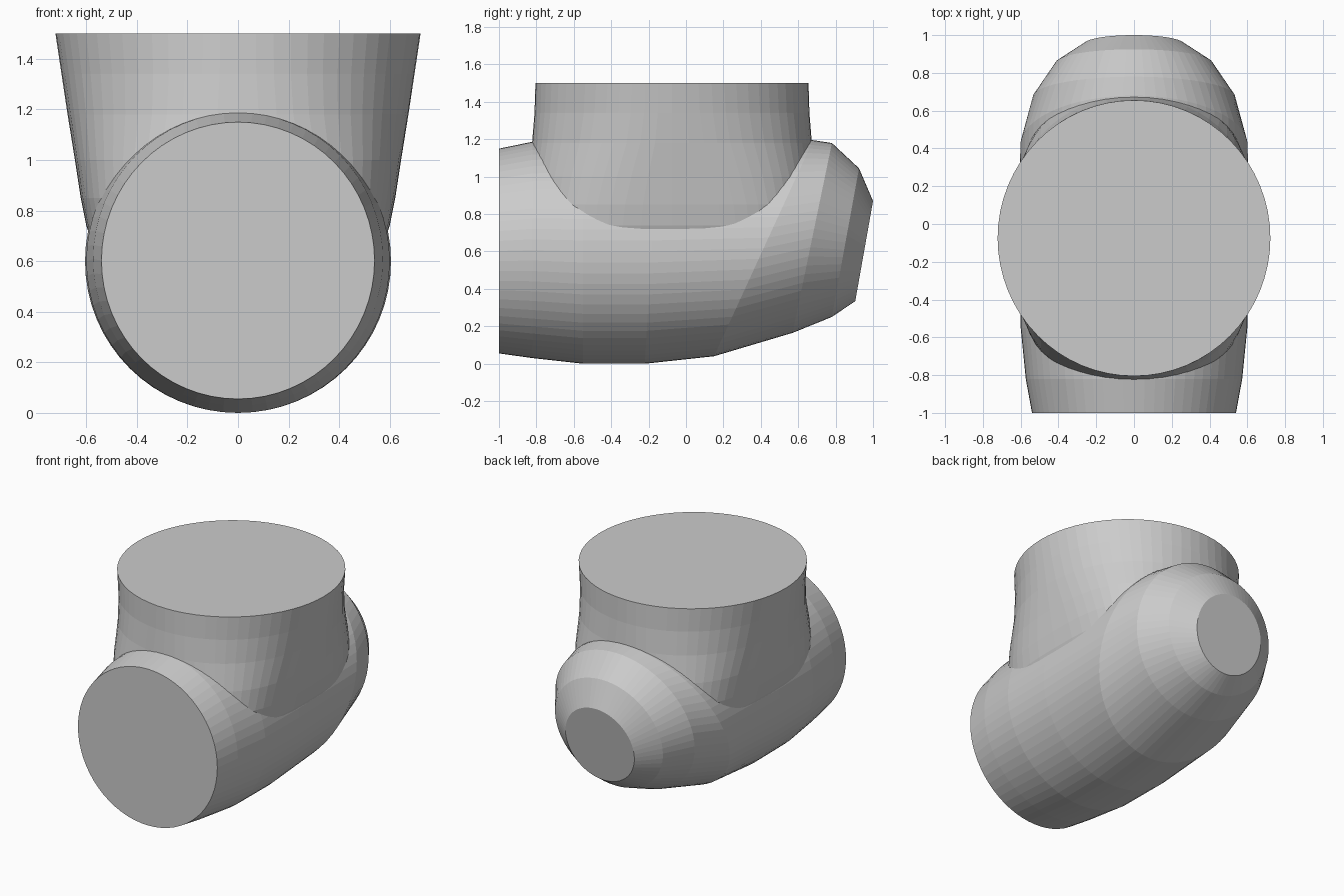
import bpy, bmesh
from math import cos, sin, tau

if "Cube" in bpy.data.objects:
    bpy.data.objects.remove(bpy.data.objects["Cube"])

SEGMENTS = 64


def power(v, n):
    return (abs(v) ** (2 / n)) * (1 if v >= 0 else -1)


def loft(name, rings):
    """Skin a list of closed rings and cap both ends."""
    bm = bmesh.new()
    loops = [[bm.verts.new(p) for p in ring] for ring in rings]
    for a, b in zip(loops, loops[1:]):
        for i in range(len(a)):
            j = (i + 1) % len(a)
            bm.faces.new((a[i], a[j], b[j], b[i]))
    bm.faces.new(loops[0][::-1])
    bm.faces.new(loops[-1])
    bmesh.ops.recalc_face_normals(bm, faces=bm.faces[:])
    mesh = bpy.data.meshes.new(name)
    bm.to_mesh(mesh)
    bm.free()
    obj = bpy.data.objects.new(name, mesh)
    bpy.context.collection.objects.link(obj)
    return obj


def pipe_ring(y0, z0, y1, z1, rx):
    """Ellipse standing between a bottom and a top point."""
    ring = []
    for i in range(SEGMENTS):
        a = tau * i / SEGMENTS
        t = (1 + sin(a)) / 2
        ring.append((rx * cos(a), y0 + (y1 - y0) * t, z0 + (z1 - z0) * t))
    return ring


def neck_ring(z, rx, ry, n):
    """Level oval, squarer as n grows."""
    angles = [tau * i / SEGMENTS for i in range(SEGMENTS)]
    return [(rx * power(cos(a), n), -0.075 + ry * power(sin(a), n), z)
            for a in angles]


# Horizontal pipe: bottom y, z, top y, z, half width
pipe = loft("pipe_junction", [pipe_ring(*r) for r in (
    (-1.0, 0.055, -1.0, 1.15, 0.54),
    (-0.82, 0.03, -0.82, 1.187, 0.573),
    (-0.55, 0.0, -0.55, 1.2, 0.6),
    (-0.22, 0.0, -0.15, 1.2, 0.605),
    (0.15, 0.04, 0.68, 1.195, 0.602),
    (0.57, 0.165, 0.78, 1.18, 0.535),
    (0.78, 0.25, 0.925, 1.045, 0.415),
    (0.905, 0.335, 1.0, 0.87, 0.265),
)])

# Upright neck flaring into the pipe: z, half width, half depth, squareness
neck = loft("neck", [neck_ring(*r) for r in (
    (0.6, 0.55, 0.76, 3.0),
    (0.74, 0.6, 0.78, 3.0),
    (0.85, 0.622, 0.775, 2.9),
    (1.0, 0.645, 0.765, 2.6),
    (1.18, 0.674, 0.748, 2.2),
    (1.34, 0.698, 0.735, 2.05),
    (1.5, 0.722, 0.73, 2.0),
)])

# Fuse the two into one surface
mod = pipe.modifiers.new("union", 'BOOLEAN')
mod.operation = 'UNION'
mod.solver = 'EXACT'
mod.object = neck
bpy.context.view_layer.objects.active = pipe
pipe.select_set(True)
bpy.ops.object.modifier_apply(modifier=mod.name)
bpy.data.objects.remove(neck)
